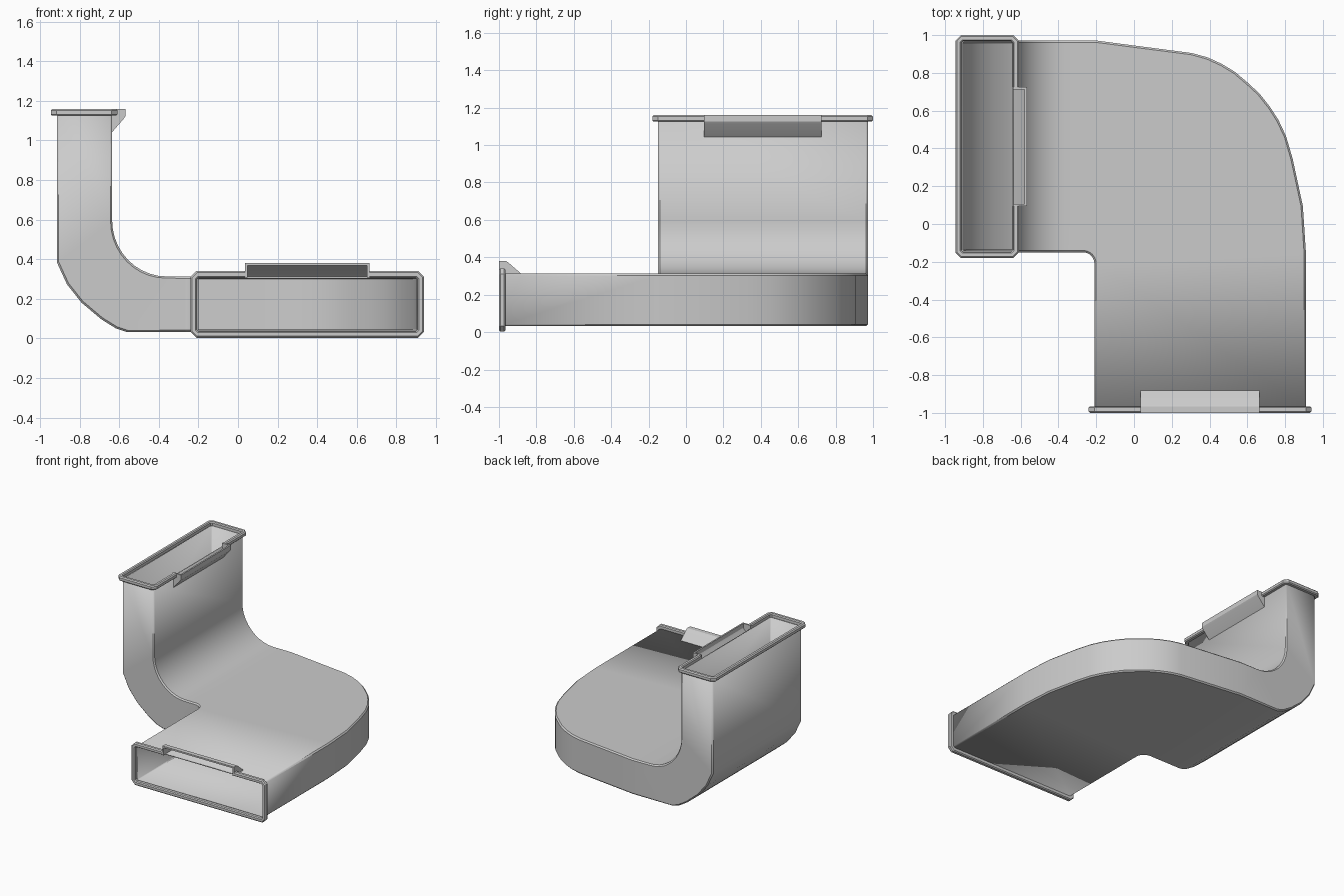
import bpy, bmesh, math
from mathutils import Vector

if "Cube" in bpy.data.objects:
    bpy.data.objects.remove(bpy.data.objects["Cube"])


def make(name, verts, faces, fix=True):
    me = bpy.data.meshes.new(name)
    me.from_pydata([tuple(v) for v in verts], [], faces)
    if fix:
        bm = bmesh.new()
        bm.from_mesh(me)
        bmesh.ops.recalc_face_normals(bm, faces=bm.faces)
        bm.to_mesh(me)
        bm.free()
    ob = bpy.data.objects.new(name, me)
    bpy.context.collection.objects.link(ob)
    return ob


def loft(name, rings, caps=False, fix=True):
    n = len(rings[0])
    verts = [p for r in rings for p in r]
    faces = []
    for i in range(len(rings) - 1):
        for j in range(n):
            k = (j + 1) % n
            faces.append((i*n + j, (i+1)*n + j, (i+1)*n + k, i*n + k))
    if caps:
        faces += [tuple(range(n)), tuple(range(len(verts) - n, len(verts)))]
    return make(name, verts, faces, fix)


def along(pts, t):
    f = t * (len(pts) - 1)
    i = min(int(f), len(pts) - 2)
    return Vector(pts[i]).lerp(Vector(pts[i + 1]), f - i)


def ring(a, b, c, d, e=0.01):
    # rectangular duct section with slightly broken corners
    q = [Vector(p) for p in (a, b, c, d)]
    out = []
    for i in range(4):
        for o in (q[i - 1], q[(i + 1) % 4]):
            out.append(q[i] + (o - q[i]).normalized() * e)
    return out


# duct: flat sideways elbow, then upward elbow
ZL, ZH, Y0, Y1 = 0.032, 0.313, -0.15, 0.972


def flat(p, q):
    return ring((*p, ZL), (*q, ZL), (*q, ZH), (*p, ZH))


def upright(low, high):
    (xl, zl), (xh, zh) = low, high
    return ring((xl, Y0, zl), (xl, Y1, zl), (xh, Y1, zh), (xh, Y0, zh))


rings = [flat((-0.21, -0.97), (0.91, -0.97))]
outer = [(0.91, -0.15), (0.894, 0.095), (0.84, 0.345), (0.805, 0.465), (0.765, 0.55),
         (0.72, 0.62), (0.665, 0.69), (0.6, 0.75), (0.535, 0.805), (0.466, 0.847),
         (0.39, 0.882), (0.307, 0.905), (-0.206, Y1)]
for i, q in enumerate(outer):
    t = math.pi / 2 * i / (len(outer) - 1)
    rings.append(flat((-0.27 + 0.06*math.cos(t), -0.21 + 0.06*math.sin(t)), q))

bend = [(-0.56, ZL), (-0.616, 0.05), (-0.69, 0.096), (-0.79, 0.18), (-0.864, 0.273), (-0.915, 0.384)]
for i in range(11):
    t = math.pi / 2 * i / 10
    rings.append(upright(along(bend, i / 10),
                         (-0.36 - 0.276*math.sin(t), 0.596 - 0.283*math.cos(t))))
rings.append(upright((-0.915, 1.13), (-0.636, 1.13)))
duct = loft("duct_shell", rings, fix=False)
mod = duct.modifiers.new("wall", 'SOLIDIFY')
mod.thickness = 0.01
mod.offset = -1

# the two identical ends: a = along width, b = across, v = depth behind the face
ends = {
    "front": lambda a, b, v: (0.35 + a, -1 + v, 0.1715 + b),
    "top": lambda a, b, v: (-0.7775 + b, 0.41 + a, 1.16 - v),
}
CLIP = 0.315
parts = [duct]
for end, place in ends.items():
    # flange rim, open where the clip sits
    section = [(-0.004, 0.008), (0.002, 0), (0.02, 0), (0.028, 0.008),
               (0.028, 0.028), (0.021, 0.035), (-0.004, 0.035)]
    loops = []
    for t, v in section:
        w, h, c = 0.562 + t, 0.1405 + t, 0.01 + 0.7 * max(t, 0)
        pts = [(CLIP, h), (w - c, h), (w, h - c), (w, c - h), (w - c, -h),
               (c - w, -h), (-w, c - h), (-w, h - c), (c - w, h), (-CLIP, h)]
        loops.append([place(a, b, v) for a, b in pts])
    parts.append(loft(end + "_flange", [list(r) for r in zip(*loops)], caps=True))

    # hollow ramped clip housing: roof sheet and two cheeks
    roof = [(0.21, 0), (0.21, 0.035), (0.202, 0.048), (0.138, 0.122),
            (0.134, 0.11), (0.192, 0.043), (0.198, 0.033), (0.198, 0)]
    cheek = [(0.137, 0), (0.21, 0), (0.21, 0.035), (0.202, 0.048), (0.137, 0.122)]
    for name, prof, a0, a1 in (("clip_roof", roof, -CLIP, CLIP),
                               ("clip_cheek_a", cheek, -CLIP, -CLIP + 0.012),
                               ("clip_cheek_b", cheek, CLIP - 0.012, CLIP)):
        parts.append(loft(end + "_" + name,
                          [[place(a, b, v) for b, v in prof] for a in (a0, a1)], caps=True))

# smooth bends, crisp edges
for ob in parts:
    bpy.ops.object.select_all(action='DESELECT')
    ob.select_set(True)
    bpy.context.view_layer.objects.active = ob
    bpy.ops.object.shade_smooth_by_angle(angle=math.radians(30))
